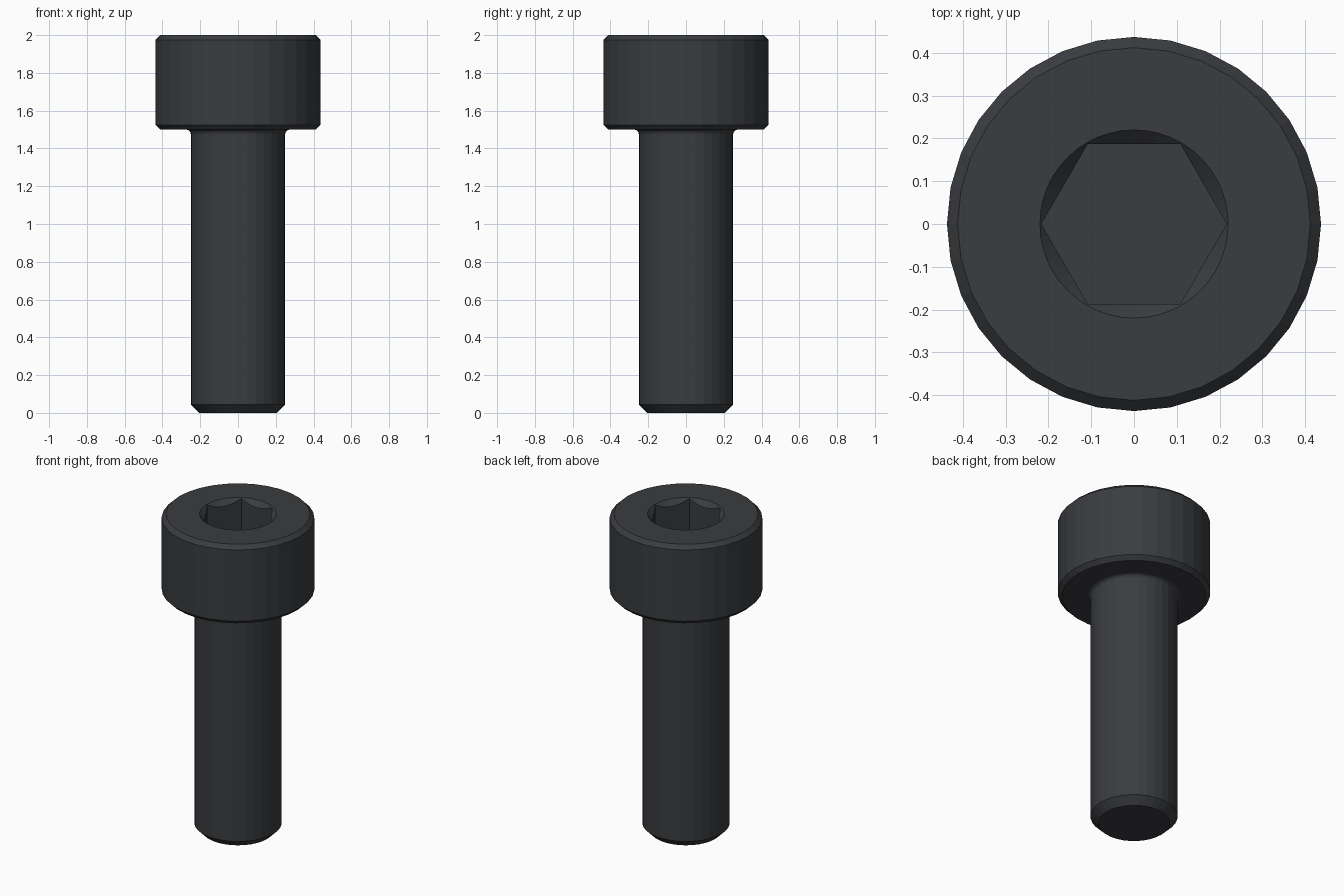
import bpy, bmesh
from math import pi, sin, cos, radians

if "Cube" in bpy.data.objects:
    bpy.data.objects.remove(bpy.data.objects["Cube"])

SIDES = 32
SHANK_R, HEAD_R, HEAD_Z, TOP = 0.25, 0.4375, 1.5, 2.0
CHAMFER, FILLET = 0.025, 0.025


def revolve(name, profile, sides):
    """Closed solid from a bottom-to-top list of (radius, height)."""
    bm = bmesh.new()
    rings = [[bm.verts.new((r * cos(2 * pi * i / sides), r * sin(2 * pi * i / sides), z))
              for i in range(sides)] for r, z in profile]
    for low, high in zip(rings, rings[1:]):
        for i in range(sides):
            j = (i + 1) % sides
            bm.faces.new((low[i], low[j], high[j], high[i]))
    bm.faces.new(rings[0][::-1])
    bm.faces.new(rings[-1])
    mesh = bpy.data.meshes.new(name)
    bm.to_mesh(mesh)
    bm.free()
    obj = bpy.data.objects.new(name, mesh)
    bpy.context.collection.objects.link(obj)
    return obj


# Screw body: chamfered tip, shank, fillet under the head, chamfered head
fillet = [(SHANK_R + FILLET * (1 - cos(radians(a))),
           HEAD_Z - FILLET * (1 - sin(radians(a)))) for a in (0, 22.5, 45, 67.5, 90)]
screw = revolve("socket_head_screw", [
    (0.205, 0), (SHANK_R, 0.045), *fillet,
    (HEAD_R - CHAMFER, HEAD_Z), (HEAD_R, HEAD_Z + CHAMFER),
    (HEAD_R, TOP - CHAMFER), (HEAD_R - CHAMFER, TOP)], SIDES)

# Hex socket with a conical lead-in, cut into the head
hex_r = 0.375 / 2 / cos(pi / 6)
hex_cutter = revolve("hex_cutter", [(hex_r, TOP - 0.25), (hex_r, TOP + 0.1)], 6)
cone_cutter = revolve("lead_in_cutter", [(0.12, TOP - 0.1), (0.27, TOP + 0.05)], 48)
for cutter in (hex_cutter, cone_cutter):
    cutter.hide_render = True
    mod = screw.modifiers.new(cutter.name, 'BOOLEAN')
    mod.operation, mod.solver, mod.object = 'DIFFERENCE', 'EXACT', cutter
bpy.context.view_layer.objects.active = screw
for mod in list(screw.modifiers):
    bpy.ops.object.modifier_apply(modifier=mod.name)
for cutter in (hex_cutter, cone_cutter):
    bpy.data.objects.remove(cutter)

# Black oxide finish
black = bpy.data.materials.new("black_steel")
black.diffuse_color = (0.042, 0.045, 0.05, 1)
black.use_nodes = True
black.node_tree.nodes["Principled BSDF"].inputs["Base Color"].default_value = black.diffuse_color
screw.data.materials.clear()
screw.data.materials.append(black)
